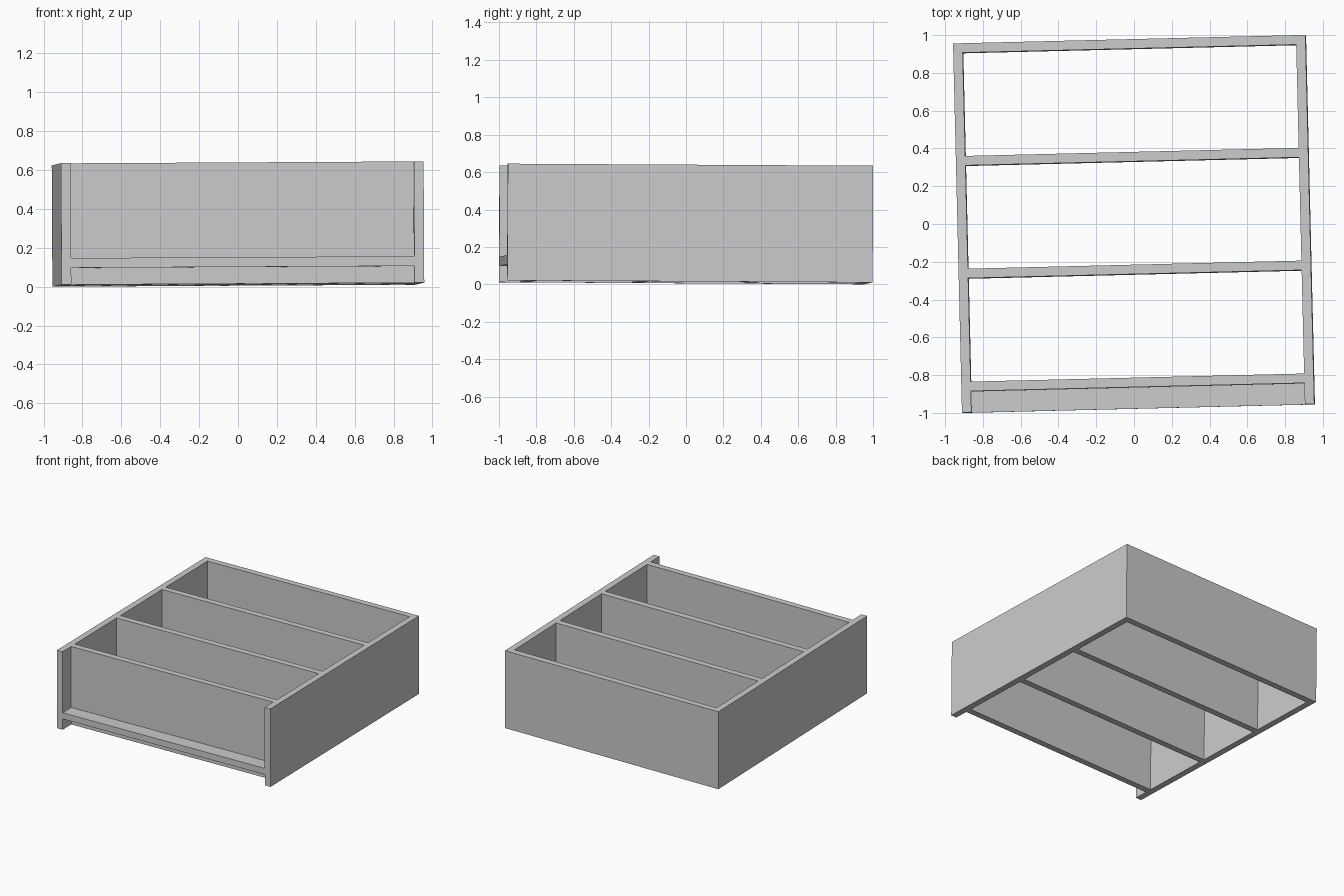
import bpy
from mathutils import Matrix

if "Cube" in bpy.data.objects:
    bpy.data.objects.remove(bpy.data.objects["Cube"])

# Overall size of the box and its board thickness
HX, HY, H, T = 0.933, 0.977, 0.624, 0.05

# The whole box sits slightly turned and tilted
TILT = (Matrix.Translation((0, 0, 0.3225))
        @ Matrix.Rotation(-0.0055, 4, 'Y')
        @ Matrix.Rotation(-0.0055, 4, 'X')
        @ Matrix.Rotation(0.0242, 4, 'Z')
        @ Matrix.Translation((0, 0, -H / 2)))

grey = bpy.data.materials.new("light_grey")
grey.diffuse_color = (0.6, 0.6, 0.6, 1)
grey.use_nodes = True
grey.node_tree.nodes["Principled BSDF"].inputs["Base Color"].default_value = grey.diffuse_color


def board(name, lo, hi):
    """Flat rectangular board between two opposite corners."""
    bpy.ops.mesh.primitive_cube_add(size=1)
    ob = bpy.context.object
    ob.name = name
    size = [b - a for a, b in zip(lo, hi)]
    mid = [(a + b) / 2 for a, b in zip(lo, hi)]
    ob.data.transform(TILT @ Matrix.Translation(mid) @ Matrix.Diagonal((*size, 1)))
    ob.data.materials.append(grey)
    return ob


# Side walls run the full depth
board("left_wall", (-HX, -HY, 0), (-HX + T, HY, H))
board("right_wall", (HX - T, -HY, 0), (HX, HY, H))

# Cross panels between the side walls, given by their back face
IX = HX - T
for name, y in (("back_panel", HY), ("rear_divider", 0.38),
                ("front_divider", -0.217), ("front_panel", -0.815)):
    board(name, (-IX, y - T, 0), (IX, y, H))

# Ledge in front of the front panel, flush with the wall ends
board("front_ledge", (-IX, -HY, 0.086), (IX, -0.815 - T, 0.136))
